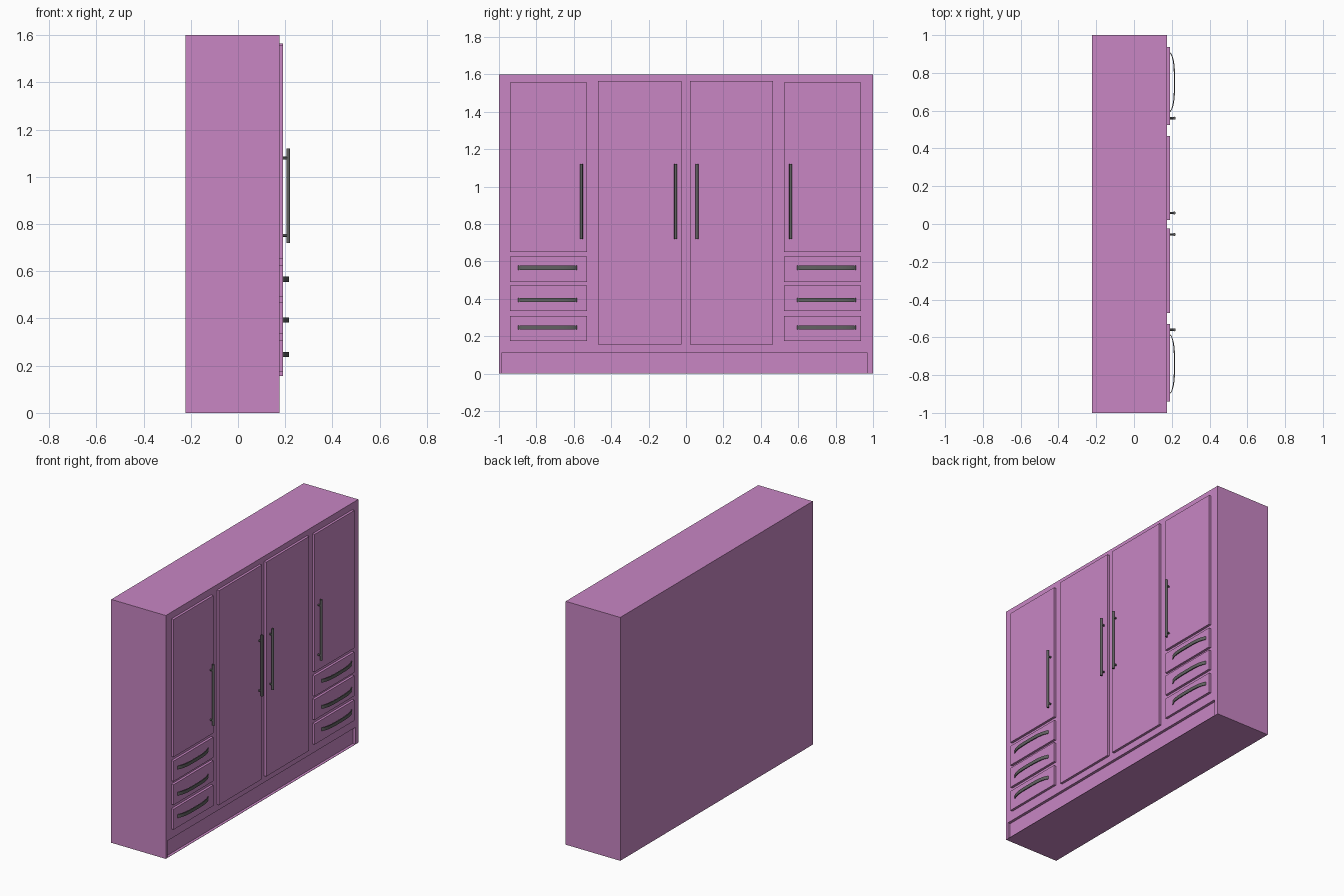
import bpy, bmesh
from mathutils import Matrix, Vector

if "Cube" in bpy.data.objects:
    bpy.data.objects.remove(bpy.data.objects["Cube"])


def material(name, color):
    m = bpy.data.materials.new(name)
    m.diffuse_color = color
    m.use_nodes = True
    m.node_tree.nodes["Principled BSDF"].inputs["Base Color"].default_value = m.diffuse_color
    return m


PINK = material("painted_wood", (0.58, 0.24, 0.55, 1))
DARK = material("dark_metal", (0.12, 0.12, 0.12, 1))
BODY_FRONT, PANEL_FRONT = 0.175, 0.191


def make_object(name, bm, mat):
    bmesh.ops.recalc_face_normals(bm, faces=bm.faces)
    mesh = bpy.data.meshes.new(name)
    bm.to_mesh(mesh)
    bm.free()
    mesh.materials.append(mat)
    ob = bpy.data.objects.new(name, mesh)
    bpy.context.collection.objects.link(ob)
    return ob


def box(name, x, y, z, mat=PINK):
    bm = bmesh.new()
    size = Vector((x[1] - x[0], y[1] - y[0], z[1] - z[0]))
    mid = Vector((x[0] + x[1], y[0] + y[1], z[0] + z[1])) / 2
    bmesh.ops.create_cube(bm, size=1, matrix=Matrix.Translation(mid) @ Matrix.Diagonal(size).to_4x4())
    return make_object(name, bm, mat)


def add_rod(bm, a, b, r, sides=16):
    a, b = Vector(a), Vector(b)
    turn = Vector((0, 0, 1)).rotation_difference(b - a).to_matrix().to_4x4()
    bmesh.ops.create_cone(bm, cap_ends=True, segments=sides, radius1=r, radius2=r,
                          depth=(b - a).length, matrix=Matrix.Translation((a + b) / 2) @ turn)


def smooth(ob):
    bpy.ops.object.select_all(action='DESELECT')
    ob.select_set(True)
    bpy.context.view_layer.objects.active = ob
    bpy.ops.object.shade_smooth_by_angle()


# Upright bar handle on two stand-offs
def bar_handle(name, y):
    bm = bmesh.new()
    add_rod(bm, (0.213, y, 0.72), (0.213, y, 1.12), 0.008)
    for z in (0.752, 1.079):
        add_rod(bm, (PANEL_FRONT - 0.002, y, z), (0.213, y, z), 0.006, 12)
    smooth(make_object(name, bm, DARK))


# Bowed strip handle, an arch profile raised to its height
def bow_handle(name, y, z):
    bm = bmesh.new()
    half, thick, n = 0.158, 0.006, 20
    outer, inner = [], []
    for i in range(n + 1):
        t = -1 + 2 * i / n
        t = t * (1.5 - 0.5 * t * t)
        rise = (1 - abs(t) ** 3.5) ** 0.75
        outer.append((PANEL_FRONT + 0.026 * rise, y + half * t))
        inner.append((PANEL_FRONT + (0.026 - thick) * rise, y + (half - thick) * t))
    ring = outer + inner[::-1]
    low = [bm.verts.new((px, py, z - 0.011)) for px, py in ring]
    high = [bm.verts.new((px, py, z + 0.011)) for px, py in ring]
    m = len(ring)
    for i in range(m):
        j = (i + 1) % m
        bm.faces.new((low[i], low[j], high[j], high[i]))
    for i in range(n):
        for v in (low, high):
            bm.faces.new((v[i], v[i + 1], v[m - 2 - i], v[m - 1 - i]))
    smooth(make_object(name, bm, DARK))


# Carcass with a shallow recess at the plinth
body = box("body", (-0.222, BODY_FRONT), (-1, 1), (0, 1.6))
cutter = box("plinth_cutter", (BODY_FRONT - 0.018, 0.3), (-0.983, 0.969), (0.002, 0.112))
cutter.hide_render = True
cutter.hide_set(True)
cut = body.modifiers.new("plinth_recess", 'BOOLEAN')
cut.operation = 'DIFFERENCE'
cut.solver = 'EXACT'
cut.object = cutter

FRONT = (BODY_FRONT - 0.002, PANEL_FRONT)

# Tall centre doors
box("centre_door_left", FRONT, (-0.47, -0.024), (0.156, 1.565))
box("centre_door_right", FRONT, (0.021, 0.466), (0.156, 1.565))

# Side doors with three drawers under each
for side, span, mid in (("left", (-0.941, -0.529), -0.741), ("right", (0.524, 0.936), 0.751)):
    box("side_door_" + side, FRONT, span, (0.651, 1.556))
    for i, (z0, z1, zh) in enumerate(((0.491, 0.625, 0.566), (0.336, 0.47, 0.394), (0.174, 0.309, 0.247))):
        box(f"drawer_{side}_{i + 1}", FRONT, span, (z0, z1))
        bow_handle(f"drawer_handle_{side}_{i + 1}", mid, zh)

# Door handles
for i, y in enumerate((-0.56, -0.055, 0.058, 0.56)):
    bar_handle(f"door_handle_{i + 1}", y)
